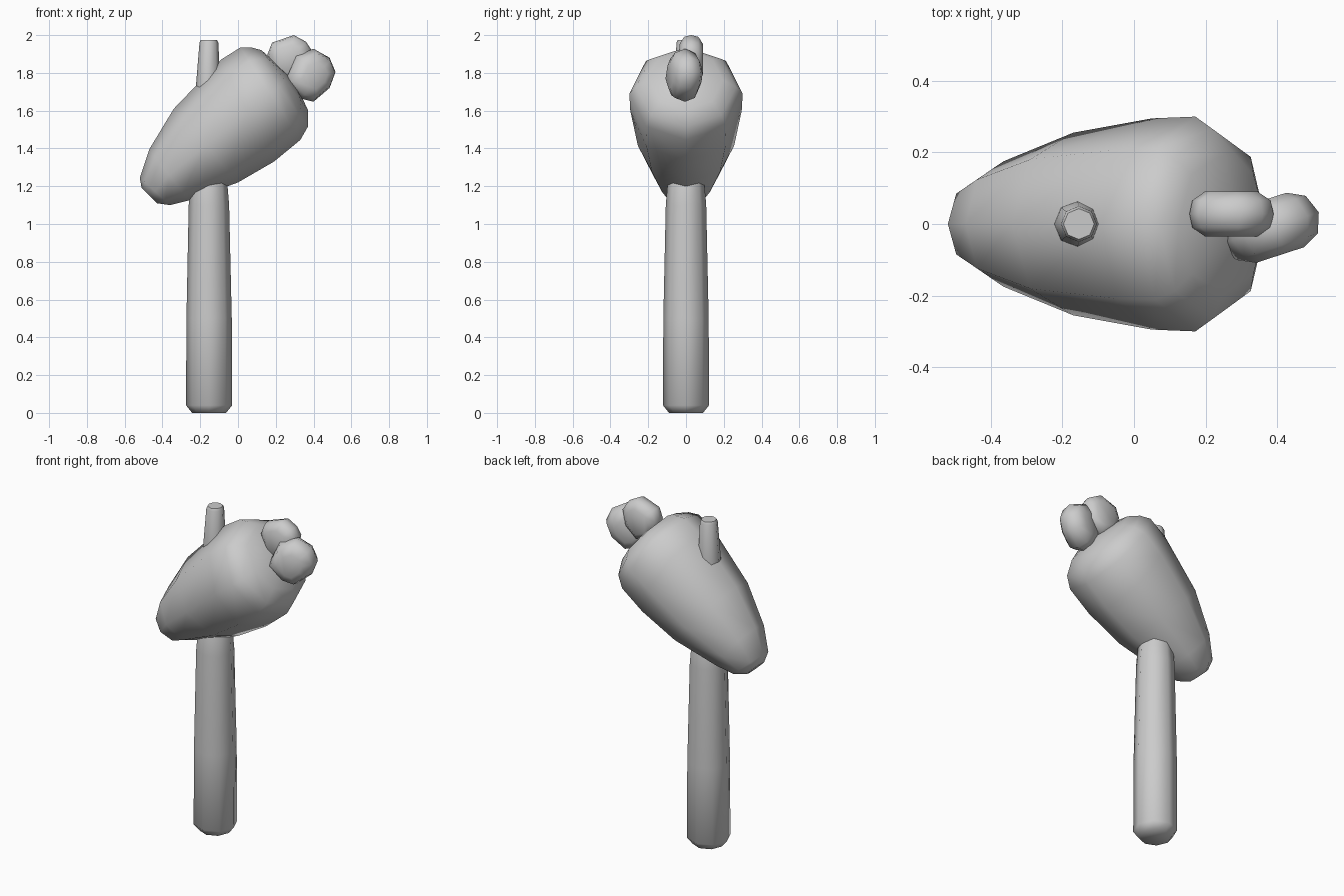
import bpy, bmesh, math
from mathutils import Vector, Matrix

if "Cube" in bpy.data.objects:
    bpy.data.objects.remove(bpy.data.objects["Cube"])


def loft(name, rings, start=None, end=None, angle=65):
    """Skin a list of equal-length vertex rings, with optional pole points at the ends."""
    bm = bmesh.new()
    vr = [[bm.verts.new(p) for p in ring] for ring in rings]
    n = len(vr[0])
    for a, b in zip(vr, vr[1:]):
        for i in range(n):
            j = (i + 1) % n
            bm.faces.new((a[i], a[j], b[j], b[i]))
    for ring, pole in ((vr[0], start), (vr[-1], end)):
        if pole is None:
            bm.faces.new(ring)
        else:
            v = bm.verts.new(pole)
            for i in range(n):
                bm.faces.new((ring[i], ring[(i + 1) % n], v))
    bmesh.ops.recalc_face_normals(bm, faces=bm.faces)
    me = bpy.data.meshes.new(name)
    bm.to_mesh(me)
    bm.free()
    ob = bpy.data.objects.new(name, me)
    bpy.context.collection.objects.link(ob)
    bpy.ops.object.select_all(action='DESELECT')
    bpy.context.view_layer.objects.active = ob
    ob.select_set(True)
    bpy.ops.object.shade_smooth_by_angle(angle=math.radians(angle))
    return ob


def section(top, bottom, half_y, n=8):
    """Tilted oval ring given its upper and lower (x, z) points and y half width."""
    t, b = Vector((top[0], 0, top[1])), Vector((bottom[0], 0, bottom[1]))
    c, u = (t + b) / 2, (t - b) / 2
    return [c + u * math.cos(a) + Vector((0, half_y * math.sin(a), 0))
            for a in (2 * math.pi * i / n for i in range(n))]


def post(name, profile, n=8):
    """Upright round post from (x centre, radius, z) steps."""
    loft(name, [[(x + r * math.cos(2 * math.pi * i / n), r * math.sin(2 * math.pi * i / n), z)
                 for i in range(n)] for x, r, z in profile])


def pebble(name, centre, outline, steps, turn):
    """Flattened rounded lump: an x-z outline scaled through its thickness, turned about z."""
    m = Matrix.Translation(centre) @ Matrix.Rotation(math.radians(turn), 4, 'Z')
    loft(name, [[m @ Vector((x * s, y, z * s)) for x, z in outline] for y, s in steps], angle=80)


# tapered tilted head, narrow end low on the left
loft("head", [
    section((-0.51, 1.19), (-0.43, 1.11), 0.06),
    section((-0.52, 1.245), (-0.36, 1.10), 0.12),
    section((-0.47, 1.395), (-0.26, 1.125), 0.175),
    section((-0.34, 1.61), (0.0, 1.22), 0.255),
    section((-0.09, 1.87), (0.19, 1.33), 0.295),
    section((0.013, 1.935), (0.33, 1.445), 0.30),
    section((0.07, 1.935), (0.37, 1.515), 0.265),
    section((0.125, 1.92), (0.37, 1.605), 0.195),
], end=(0.295, 0, 1.76))

# handle and the small peg above it
post("handle", [(-0.153, 0.09, 0), (-0.153, 0.122, 0.04), (-0.153, 0.12, 0.5),
                (-0.154, 0.107, 1.1), (-0.154, 0.098, 1.21), (-0.154, 0.08, 1.27)])
post("top_peg", [(-0.16, 0.068, 1.6), (-0.158, 0.064, 1.74),
                 (-0.154, 0.05, 1.96), (-0.154, 0.043, 1.975)])

# two flattened lumps on the wide end
pebble("rear_knob", (0.27, 0.028, 1.87),
       [(-0.115, 0.025), (-0.09, 0.09), (0.025, 0.13), (0.09, 0.095),
        (0.12, 0.05), (0.10, -0.05), (0.02, -0.12), (-0.08, -0.08)],
       [(-0.063, 0.62), (-0.038, 0.93), (0, 1), (0.038, 0.93), (0.063, 0.62)], 0)
pebble("front_knob", (0.385, -0.01, 1.785),
       [(-0.145, -0.03), (-0.115, 0.03), (-0.08, 0.105), (0.015, 0.143), (0.105, 0.095),
        (0.138, 0.02), (0.105, -0.065), (0.015, -0.138), (-0.06, -0.12)],
       [(-0.08, 0.5), (-0.055, 0.85), (0, 1), (0.055, 0.85), (0.08, 0.5)], 18)
